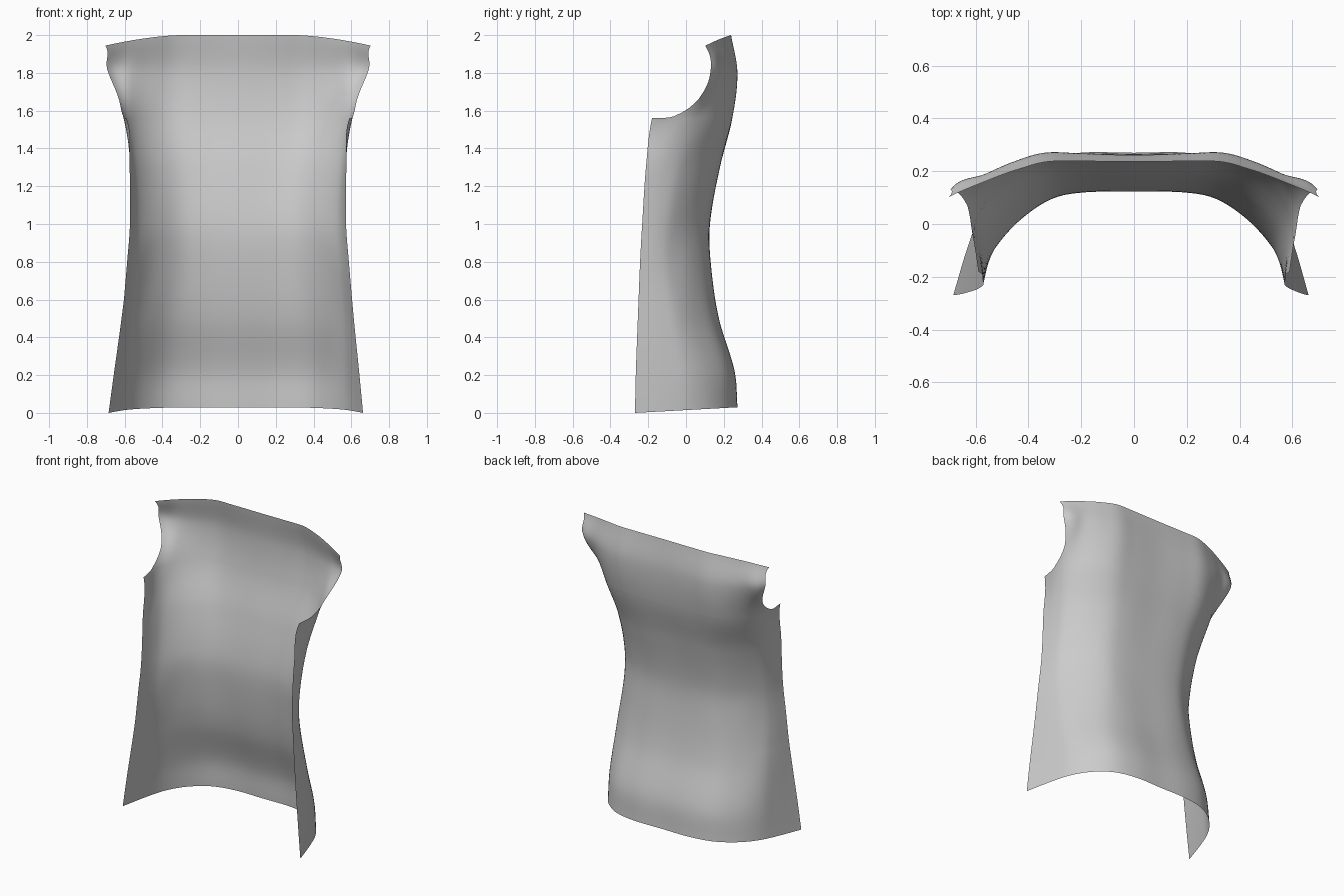
import bpy, bmesh
from mathutils import Vector

if "Cube" in bpy.data.objects:
    bpy.data.objects.remove(bpy.data.objects["Cube"])

# Half cross-sections: z, centre y, then six (x, y) points running to the front edge
SECTIONS = [
    (0.0, .27, .2, .27, .36, .235, .48, .15, .56, .04, .61, -.09, .662, -.27),
    (0.2, .255, .2, .255, .36, .22, .48, .13, .56, .02, .60, -.10, .643, -.266),
    (0.5, .172, .2, .17, .35, .135, .47, .05, .55, -.04, .585, -.13, .613, -.255),
    (0.8, .13, .2, .127, .32, .10, .44, .02, .525, -.08, .56, -.15, .587, -.243),
    (1.0, .127, .2, .122, .32, .095, .43, .02, .515, -.07, .55, -.14, .572, -.232),
    (1.3, .178, .2, .178, .33, .155, .45, .08, .535, -.02, .565, -.11, .574, -.212),
    (1.56, .242, .2, .245, .35, .237, .47, .18, .56, .09, .605, -.02, .590, -.18),
    (1.8, .262, .2, .268, .34, .27, .46, .235, .57, .185, .685, .13, .76, -.10),
    (2.0, .237, .2, .238, .33, .236, .43, .21, .53, .175, .706, .10, .80, .03),
]
# Armhole edge: (row height, y where the sheet is cut)
ARMHOLE = [(1.56, -.18), (1.563, -.095), (1.577, -.05), (1.6, -.005), (1.63, .035),
           (1.67, .073), (1.75, .117), (1.84, .132), (1.92, .127), (2.0, .102)]


def hermite(keys, t):
    """Smooth curve through (parameter, Vector) keys."""
    def slope(i):
        a, b = max(i - 1, 0), min(i + 1, len(keys) - 1)
        return (keys[b][1] - keys[a][1]) / (keys[b][0] - keys[a][0])
    i = 0
    while i < len(keys) - 2 and t > keys[i + 1][0]:
        i += 1
    h = keys[i + 1][0] - keys[i][0]
    s = (t - keys[i][0]) / h
    p, q = keys[i][1], keys[i + 1][1]
    return (p * (2*s**3 - 3*s*s + 1) + slope(i) * (h * (s**3 - 2*s*s + s))
            + q * (3*s*s - 2*s**3) + slope(i + 1) * (h * (s**3 - s*s)))


def section_point(j):
    return [(s[0], Vector((0, s[1]) if j == 0 else s[2*j:2*j + 2])) for s in SECTIONS]


RAILS = [section_point(j) for j in range(7)]
ARM_KEYS = [(z, Vector((y, 0))) for z, y in ARMHOLE]
COLS = 28


def row_points(z):
    """Half row from the back centre to the trimmed side edge."""
    pts = [hermite(r, z) for r in RAILS]
    keys = [(-1, Vector((-pts[1].x, pts[1].y)))] + list(enumerate(pts))
    end = 6.0
    if z > 1.5601:
        cut = hermite(ARM_KEYS, z).x
        lo, hi = 3.0, 6.0
        for _ in range(24):
            mid = (lo + hi) / 2
            if hermite(keys, mid).y > cut:
                lo = mid
            else:
                hi = mid
        end = lo
    return [hermite(keys, end * c / COLS) for c in range(COLS + 1)]


def place(p, z, side):
    x = p.x
    if side < 0:                                   # left hem flares slightly more
        x *= 1 + .035 * max(0, 1 - z / .6)
    lift = .055 * (p.y + .27) * max(0, 1 - z / .6)   # hem rises toward the back
    shoulder = max(0, (p.x - .3) / .4) ** 1.6
    drop = .055 * shoulder * max(0, (z - 1.8) / .2)  # top edge falls at shoulders
    return (side * x, p.y, z + lift - drop)


# Curved back panel
heights = [1.56 * i / 44 for i in range(45)]
for (a, _), (b, _) in zip(ARMHOLE, ARMHOLE[1:]):
    n = 4 if b - a > .03 else 2
    heights += [a + (b - a) * k / n for k in range(1, n + 1)]

bm = bmesh.new()
rows = []
for z in heights:
    half = row_points(z)
    left = [bm.verts.new(place(p, z, -1)) for p in reversed(half[1:])]
    right = [bm.verts.new(place(p, z, 1)) for p in half]
    rows.append(left + right)
for r0, r1 in zip(rows, rows[1:]):
    for i in range(len(r0) - 1):
        bm.faces.new((r0[i], r1[i], r1[i + 1], r0[i + 1]))
mesh = bpy.data.meshes.new("back_panel")
bm.to_mesh(mesh)
bm.free()
mesh.shade_smooth()
panel = bpy.data.objects.new("back_panel", mesh)
bpy.context.collection.objects.link(panel)
